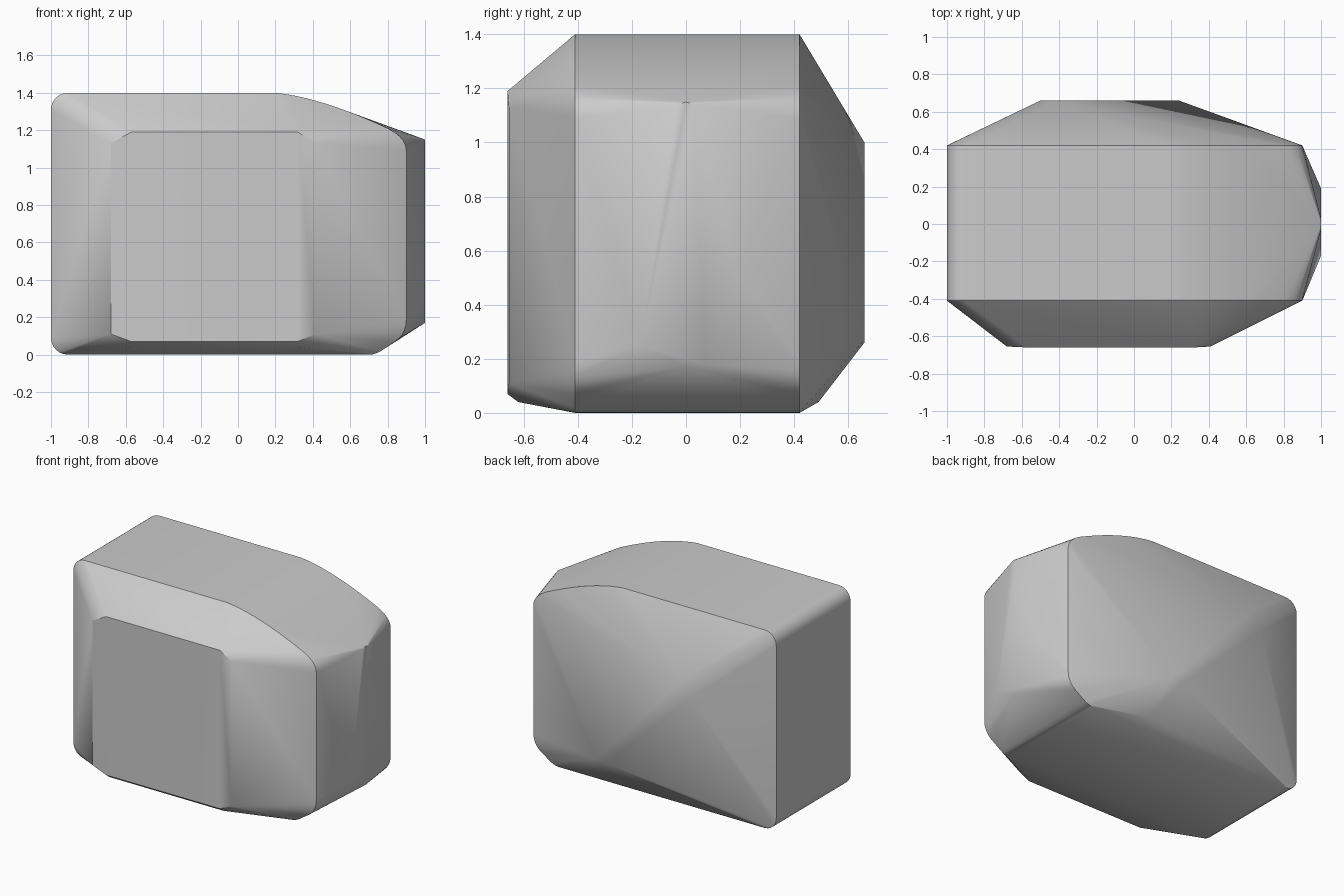
import bpy
import bmesh
import math

cube = bpy.data.objects.get("Cube")
if cube:
    bpy.data.objects.remove(cube, do_unlink=True)


def arc(cx, cz, r, start, end, steps=6):
    """Rounded corner in the XZ plane, angles in degrees."""
    span = [math.radians(start + (end - start) * i / steps) for i in range(steps + 1)]
    return [(cx + r * math.cos(a), cz + r * math.sin(a)) for a in span]


def bezier(p, q, s, steps=10):
    """Quadratic curve from p to s, pulled towards q."""
    ts = [i / steps for i in range(steps + 1)]
    return [tuple((1 - t) ** 2 * a + 2 * t * (1 - t) * b + t * t * c
                  for a, b, c in zip(p, q, s)) for t in ts]


# Main body outline: square end, sloping shoulder, chamfered foot
body = arc(-0.91, 0.09, 0.09, 270, 180) + arc(-0.91, 1.31, 0.09, 180, 90)
body += bezier((0.2, 1.4), (0.45, 1.375), (0.8, 1.21))
body += bezier((0.8, 1.21), (0.9, 1.16), (0.9, 1.09), 5)
body += bezier((0.9, 0.19), (0.9, 0.11), (0.84, 0.07), 5)
body += bezier((0.78, 0.03), (0.74, 0), (0.7, 0), 4)
points = [(x, y, z) for y in (-0.41, 0.42) for x, z in body]

# Raised front panel with clipped corners
for x, inner in ((-0.68, -0.57), (0.41, 0.32)):
    points += [(x, -0.655, 0.11), (x, -0.655, 1.13),
               (inner, -0.66, 0.07), (inner, -0.66, 1.19), (inner, -0.62, 0.04)]

# Slanting ridge on the back
points += [(-0.42, 0.66, 1.0), (-0.5, 0.66, 0.9), (0.24, 0.66, 0.27),
           (0.16, 0.66, 0.26), (0.3, 0.49, 0.04)]

# Pointed end, widening towards the foot
points += [(1, y, z) for y, z in ((0, 1.15), (-0.03, 1.14), (0.03, 1.14),
                                  (-0.17, 0.25), (0, 0.17), (0.07, 0.18), (0.19, 0.5))]

# Wrap everything in one faceted shell
bm = bmesh.new()
for p in points:
    bm.verts.new(p)
hull = bmesh.ops.convex_hull(bm, input=bm.verts[:])
unused = {v for v in hull["geom_interior"] + hull["geom_unused"]
          if isinstance(v, bmesh.types.BMVert)}
bmesh.ops.delete(bm, geom=list(unused), context='VERTS')
bmesh.ops.dissolve_limit(bm, angle_limit=math.radians(0.5),
                         verts=bm.verts[:], edges=bm.edges[:])
bmesh.ops.recalc_face_normals(bm, faces=bm.faces[:])
mesh = bpy.data.meshes.new("faceted_block")
bm.to_mesh(mesh)
bm.free()

block = bpy.data.objects.new("faceted_block", mesh)
bpy.context.collection.objects.link(block)

# Plain grey
grey = bpy.data.materials.new("light_grey")
grey.use_nodes = True
colour = (0.6, 0.6, 0.6, 1)
grey.diffuse_color = colour
grey.node_tree.nodes["Principled BSDF"].inputs["Base Color"].default_value = colour
mesh.materials.append(grey)

bpy.ops.object.select_all(action='DESELECT')
block.select_set(True)
bpy.context.view_layer.objects.active = block
bpy.ops.object.shade_smooth_by_angle(angle=math.radians(30))
